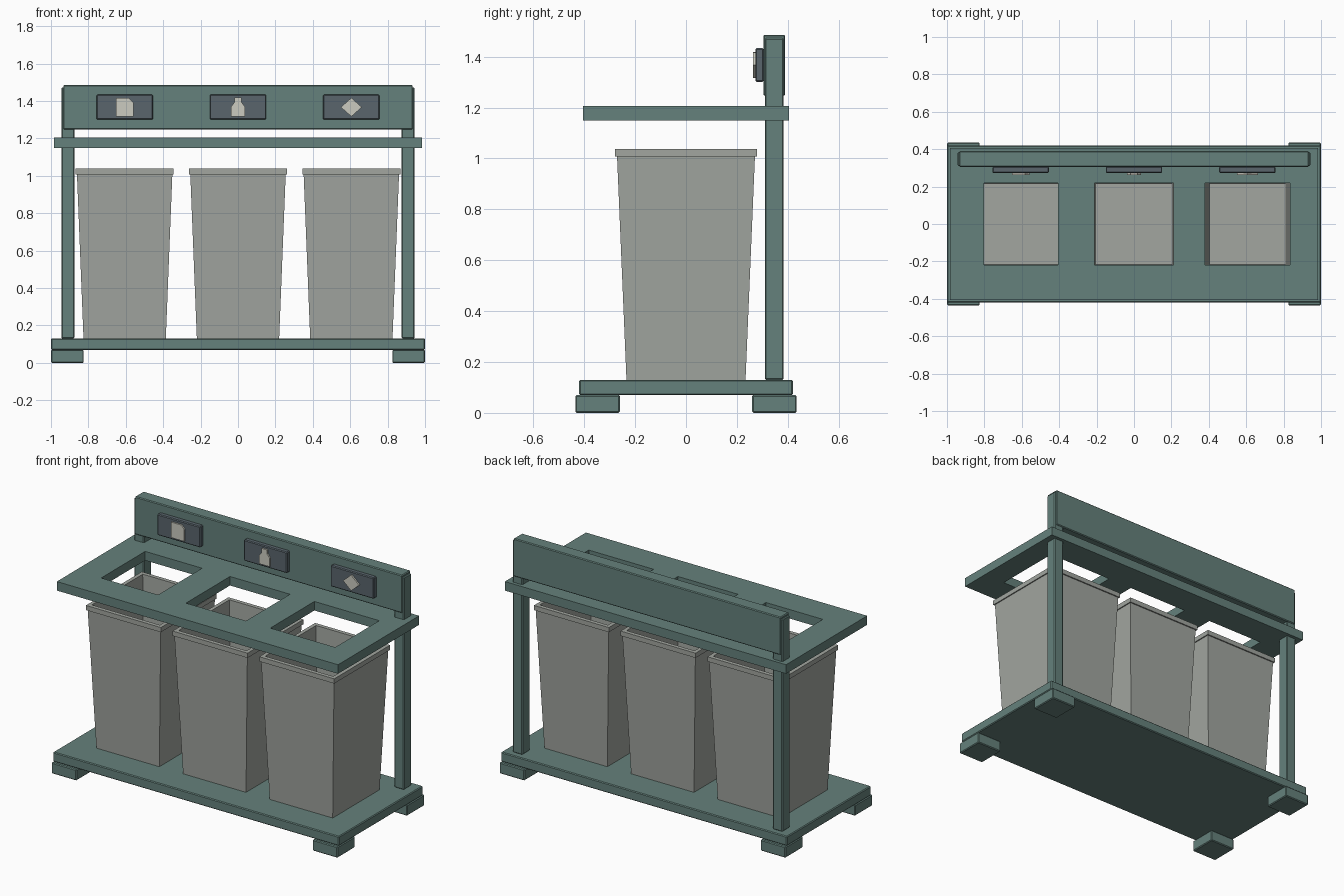
import bpy, bmesh

if "Cube" in bpy.data.objects:
    bpy.data.objects.remove(bpy.data.objects["Cube"])

def material(name, rgb):
    m = bpy.data.materials.new(name)
    m.diffuse_color = (*rgb, 1)
    m.use_nodes = True
    m.node_tree.nodes["Principled BSDF"].inputs["Base Color"].default_value = m.diffuse_color
    return m

GREEN = material("green_paint", (0.13, 0.22, 0.20))
GREY = material("bin_plastic", (0.36, 0.38, 0.35))
SLATE = material("sign_slate", (0.10, 0.13, 0.15))
CREAM = material("icon_cream", (0.60, 0.60, 0.53))

def finish(name, bm, mat, bevel=0.0):
    bmesh.ops.recalc_face_normals(bm, faces=bm.faces)
    me = bpy.data.meshes.new(name)
    bm.to_mesh(me)
    bm.free()
    ob = bpy.data.objects.new(name, me)
    bpy.context.collection.objects.link(ob)
    me.materials.append(mat)
    if bevel:
        b = ob.modifiers.new("bevel", 'BEVEL')
        b.width, b.segments = bevel, 1
    return ob

def box(name, x, y, z, mat=GREEN, bevel=0.005):
    bm = bmesh.new()
    bmesh.ops.create_cube(bm, size=1)
    for v in bm.verts:
        v.co = [r[0] if c < 0 else r[1] for c, r in zip(v.co, (x, y, z))]
    return finish(name, bm, mat, bevel)

def plate(name, pts, cx, y0, y1, mat):
    # outline in x-z, extruded along y
    bm = bmesh.new()
    f = bm.faces.new([bm.verts.new((cx + x, y0, z)) for x, z in pts])
    r = bmesh.ops.extrude_face_region(bm, geom=[f])
    for v in r["geom"]:
        if isinstance(v, bmesh.types.BMVert):
            v.co.y = y1
    return finish(name, bm, mat)

def rect_loft(name, cx, rings, mat):
    # stacked rectangular rings (half x, half y, z), capped at both ends
    bm = bmesh.new()
    loops = [[bm.verts.new((cx + sx * a, sy * b, z))
              for sx, sy in ((-1, -1), (1, -1), (1, 1), (-1, 1))] for a, b, z in rings]
    for lo, hi in zip(loops, loops[1:]):
        for i in range(4):
            j = (i + 1) % 4
            bm.faces.new((lo[i], lo[j], hi[j], hi[i]))
    bm.faces.new(loops[0])
    bm.faces.new(loops[-1])
    return finish(name, bm, mat)

# Base, feet and rear posts
box("base_board", (-1, 1), (-0.42, 0.42), (0.07, 0.13))
for s, side in ((-1, "left"), (1, "right")):
    xf = sorted((s * 0.825, s * 1.0))
    box(f"front_foot_{side}", xf, (-0.435, -0.26), (0, 0.07))
    box(f"back_foot_{side}", xf, (0.26, 0.435), (0, 0.07))
    box(f"post_{side}", sorted((s * 0.875, s * 0.943)), (0.31, 0.384), (0.13, 1.473))

# Header board
box("header_board", (-0.934, 0.934), (0.304, 0.39), (1.247, 1.486))

# Top shelf with three rectangular openings, built as a grid with cells left out
holes = [(-0.803, -0.405), (-0.21, 0.21), (0.38, 0.834)]
xs = [-0.983] + [x for h in holes for x in h] + [0.983]
ys = [-0.405, -0.22, 0.22, 0.405]
bm = bmesh.new()
g = [[bm.verts.new((x, y, 1.149)) for y in ys] for x in xs]
for i in range(len(xs) - 1):
    for j in range(3):
        if not (j == 1 and i % 2 == 1):
            bm.faces.new((g[i][j], g[i + 1][j], g[i + 1][j + 1], g[i][j + 1]))
r = bmesh.ops.extrude_face_region(bm, geom=bm.faces[:])
for v in r["geom"]:
    if isinstance(v, bmesh.types.BMVert):
        v.co.z = 1.206
finish("top_shelf", bm, GREEN)

# Icon outlines: sheet with clipped corner, bottle, diamond
icons = {
    "paper": [(-0.046, 1.317), (0.046, 1.317), (0.046, 1.392), (0.024, 1.415), (-0.046, 1.415)],
    "bottle": [(-0.037, 1.317), (0.037, 1.317), (0.037, 1.37), (0.019, 1.393), (0.019, 1.418),
               (-0.019, 1.418), (-0.019, 1.393), (-0.037, 1.37)],
    "diamond": [(0, 1.317), (0.056, 1.367), (0, 1.417), (-0.056, 1.367)],
}

# Bins and signs
for cx, (kind, pts) in zip((-0.606, 0, 0.606), icons.items()):
    rect_loft(f"{kind}_bin", cx, [
        (0.22, 0.234, 0.13), (0.255, 0.271, 1.008), (0.262, 0.279, 1.008),
        (0.262, 0.279, 1.038), (0.238, 0.254, 1.038), (0.203, 0.217, 0.155)], GREY)
    box(f"{kind}_sign", (cx - 0.151, cx + 0.151), (0.273, 0.306), (1.301, 1.434), SLATE)
    plate(f"{kind}_icon", pts, cx, 0.263, 0.275, CREAM)
